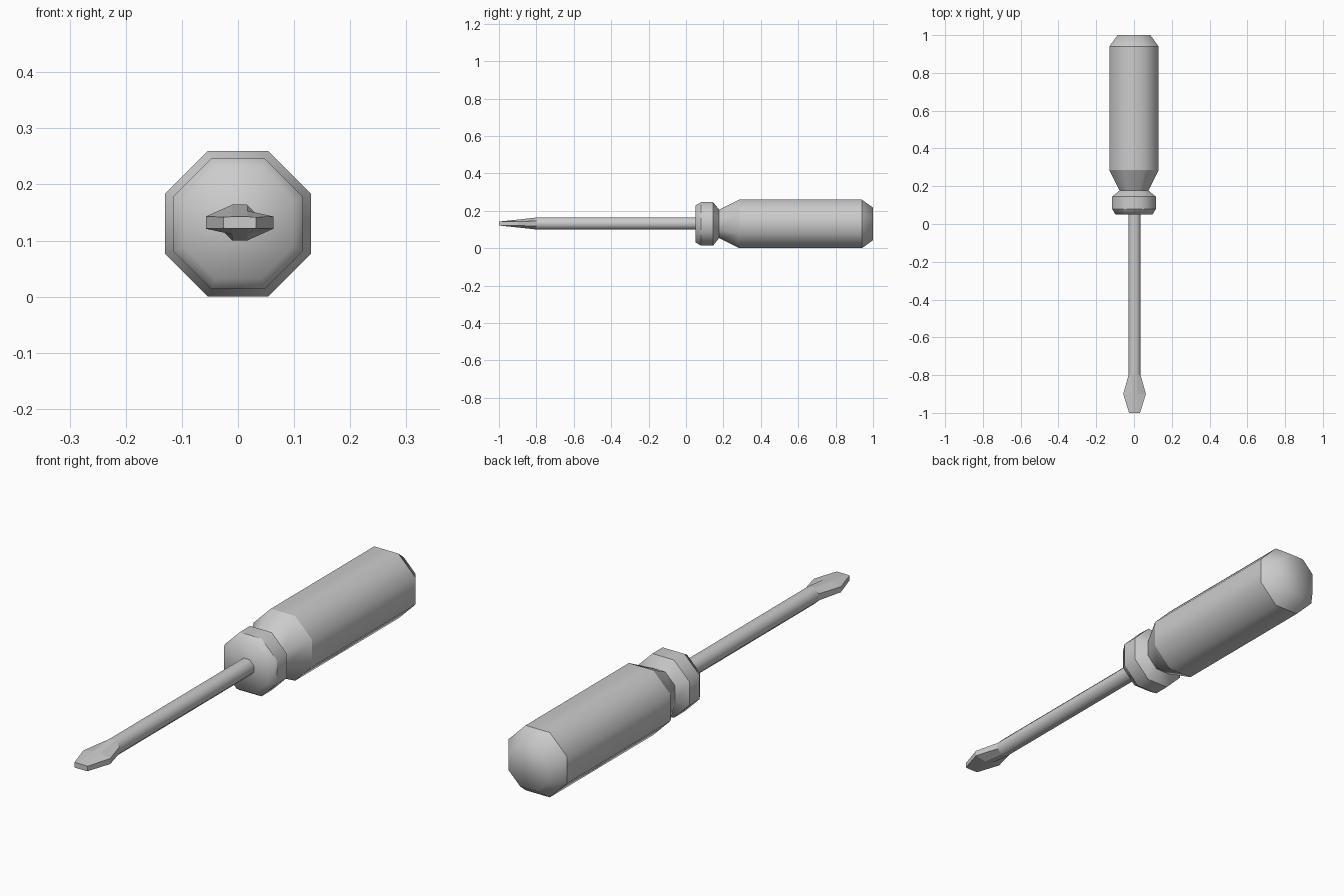
import bpy, bmesh, math

if "Cube" in bpy.data.objects:
    bpy.data.objects.remove(bpy.data.objects["Cube"])

T = math.tan(math.pi / 8)  # half side of an octagon with apothem 1


def octagon(y, r, cx=0.0, cz=0.13):
    """Flat-topped octagon ring at depth y with apothem r."""
    h = r * T
    pts = [(r, -h), (r, h), (h, r), (-h, r), (-r, h), (-r, -h), (-h, -r), (h, -r)]
    return [(cx + x, y, cz + z) for x, z in pts]


def blade_ring(y, w, edge, flat, top, cx, cz):
    """Eight-point blade section: half width, edge half height, flat half width, half height."""
    pts = [(w, -edge), (w, edge), (flat, top), (-flat, top),
           (-w, edge), (-w, -edge), (-flat, -top), (flat, -top)]
    return [(cx + x, y, cz + z) for x, z in pts]


def loft(name, rings, sharp=()):
    """Skin the rings, cap both ends, smooth shade with chosen rings kept sharp."""
    bm = bmesh.new()
    loops = [[bm.verts.new(p) for p in ring] for ring in rings]
    n = len(loops[0])
    for a, b in zip(loops, loops[1:]):
        for i in range(n):
            j = (i + 1) % n
            bm.faces.new((a[i], a[j], b[j], b[i]))
    bm.faces.new(loops[0])
    bm.faces.new(loops[-1])
    bmesh.ops.recalc_face_normals(bm, faces=bm.faces[:])
    for f in bm.faces:
        f.smooth = True
    for k in sharp:
        for i in range(n):
            bm.edges.get((loops[k][i], loops[k][(i + 1) % n])).smooth = False
    me = bpy.data.meshes.new(name)
    bm.to_mesh(me)
    bm.free()
    ob = bpy.data.objects.new(name, me)
    bpy.context.collection.objects.link(ob)
    return ob


# Grip with tapered neck and rounded butt
loft("handle", [octagon(y, r) for y, r in
                [(0.175, 0.075), (0.285, 0.13), (0.94, 0.13), (1.0, 0.087)]],
     sharp=(0, 1, 2))

# Collar in front of the grip
loft("collar", [octagon(y, r) for y, r in
                [(0.05, 0.098), (0.08, 0.116), (0.145, 0.116), (0.178, 0.075)]],
     sharp=(1, 2, 3))

# Round shaft
cx, cz, r = 0.003, 0.132, 0.032
loft("shaft", [octagon(y, r, cx, cz) for y in (0.06, -0.8)], sharp=(0, 1))

# Flattened blade tip
blade = loft("blade", [octagon(-0.8, r, cx, cz),
                       blade_ring(-0.9, 0.06, 0.011, 0.014, 0.021, cx, cz),
                       blade_ring(-1.0, 0.029, 0.010, 0.014, 0.0105, cx, cz)])
for p in blade.data.polygons:
    p.use_smooth = False
